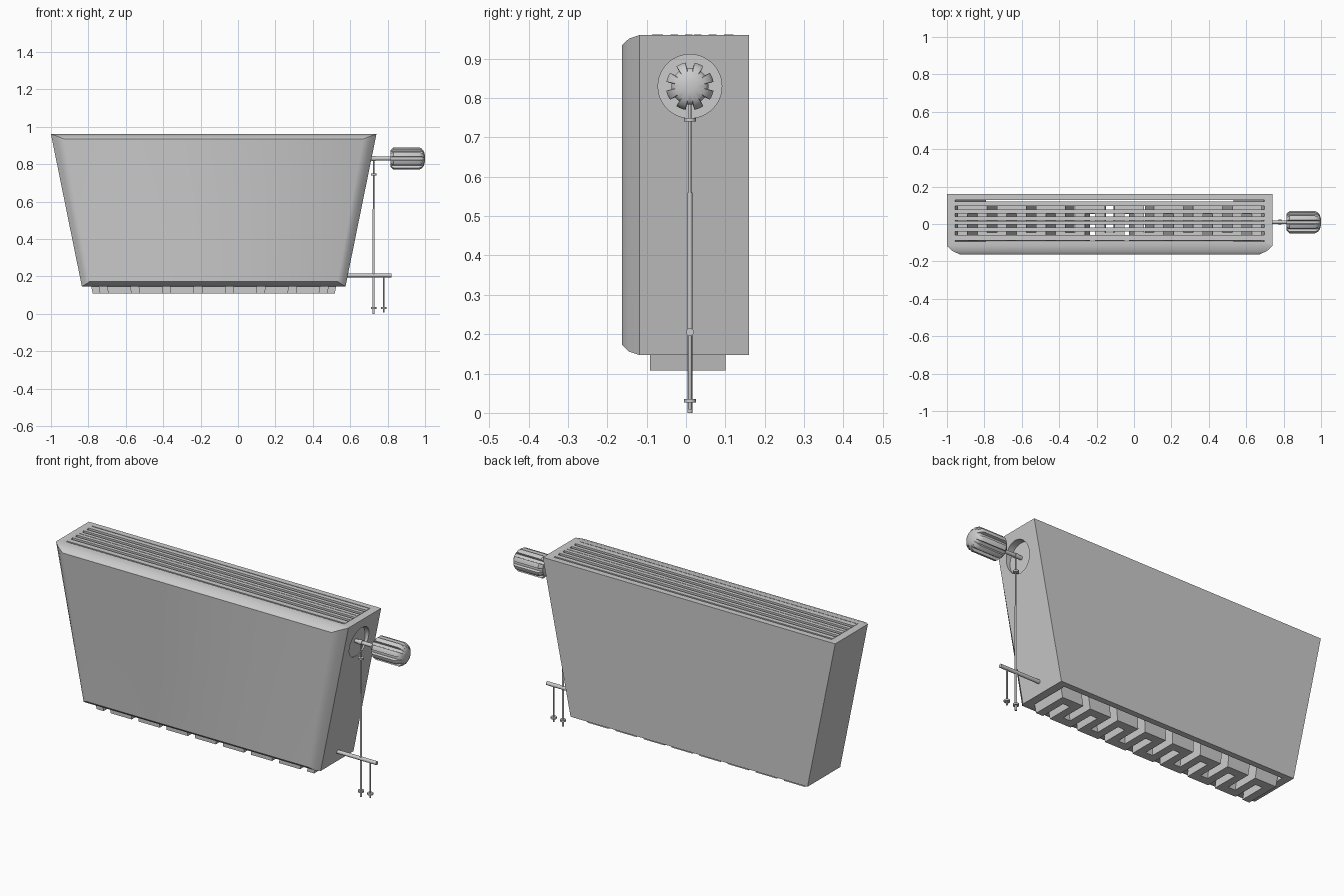
import bpy, bmesh, math
from mathutils import Vector

cube = bpy.data.objects.get("Cube")
if cube:
    bpy.data.objects.remove(cube)

GREY = (0.6, 0.6, 0.6, 1)
mat = bpy.data.materials.new("light grey metal")
mat.use_nodes = True
mat.diffuse_color = GREY
mat.node_tree.nodes["Principled BSDF"].inputs["Base Color"].default_value = GREY

CX, BOTTOM, TOP, VALVE_Y, VALVE_Z = -0.13, 0.147, 0.96, 0.01, 0.83


def half_width(z):
    """Half width of the flared body at a height."""
    return 0.705 + (z - BOTTOM) * 0.203


def loft(name, rings, angle=40):
    """Skin a list of equal-length point rings and cap both ends."""
    bm = bmesh.new()
    rows = [[bm.verts.new(p) for p in ring] for ring in rings]
    n = len(rows[0])
    for a, b in zip(rows, rows[1:]):
        for i in range(n):
            j = (i + 1) % n
            bm.faces.new((a[i], a[j], b[j], b[i]))
    bm.faces.new(rows[0])
    bm.faces.new(rows[-1])
    bmesh.ops.recalc_face_normals(bm, faces=bm.faces)
    mesh = bpy.data.meshes.new(name)
    bm.to_mesh(mesh)
    bm.free()
    mesh.materials.append(mat)
    ob = bpy.data.objects.new(name, mesh)
    bpy.context.collection.objects.link(ob)
    smooth(ob, angle)
    return ob


def smooth(ob, angle):
    bpy.ops.object.select_all(action='DESELECT')
    ob.select_set(True)
    bpy.context.view_layer.objects.active = ob
    bpy.ops.object.shade_smooth_by_angle(angle=math.radians(angle))


def rod(name, start, end, radius, sides=16):
    a, b = Vector(start), Vector(end)
    bpy.ops.mesh.primitive_cylinder_add(vertices=sides, radius=radius,
                                        depth=(b - a).length, location=(a + b) / 2)
    ob = bpy.context.object
    ob.name = name
    ob.rotation_euler = (b - a).to_track_quat('Z', 'Y').to_euler()
    ob.data.materials.append(mat)
    smooth(ob, 40)
    return ob


def cut(ob, cutter):
    mod = ob.modifiers.new("cut", 'BOOLEAN')
    mod.object = cutter
    mod.operation = 'DIFFERENCE'
    mod.solver = 'EXACT'
    bpy.context.view_layer.objects.active = ob
    bpy.ops.object.modifier_apply(modifier=mod.name)
    bpy.data.objects.remove(cutter)


def tapered_rect(z, inset, y0, y1):
    w = half_width(z) - inset
    return [(CX - w, y0, z), (CX + w, y0, z), (CX + w, y1, z), (CX - w, y1, z)]


# Flared casing with softened front edges
def casing_ring(y, dx, dz):
    wt, wb = half_width(TOP) - dx, half_width(BOTTOM) - dx * 0.6
    return [(CX - wb, y, BOTTOM + dz), (CX + wb, y, BOTTOM + dz),
            (CX + wt, y, TOP - dz), (CX - wt, y, TOP - dz)]


casing = loft("casing", [casing_ring(*r) for r in (
    (0.16, 0, 0), (-0.118, 0, 0), (-0.145, 0.03, 0.009), (-0.163, 0.07, 0.026))])

# Hollow shaft through the casing, and round pocket for the valve
cut(casing, loft("shaft_cutter", [tapered_rect(z, 0.043, -0.093, 0.128)
                                  for z in (0.1, 1.0)]))
cut(casing, rod("pocket_cutter", (0.693, VALVE_Y, VALVE_Z), (0.9, VALVE_Y, VALVE_Z), 0.081, 48))
smooth(casing, 40)

# Top grille slats
for i, (y0, y1) in enumerate(((0.096, 0.121), (0.057, 0.077), (0.02, 0.04),
                              (-0.003, 0.017), (-0.04, -0.02), (-0.087, -0.058))):
    loft(f"grille_slat_{i + 1}", [tapered_rect(z, 0.042, y0, y1) for z in (0.94, 0.962)])

# Meandering heating core, fanned to follow the casing
COLS, FRONT, BACK, WEB = 31, -0.092, 0.1, 0.047
front_line, back_line = [], []
for c in range(COLS):
    front = BACK - WEB if c % 4 == 1 else FRONT
    back = FRONT + WEB if c % 4 == 3 else BACK
    for edge in (c, c + 1):
        u = 2 * edge / COLS - 1
        for line, y in ((front_line, front), (back_line, back)):
            if not line or line[-1] != (u, y):
                line.append((u, y))
outline = front_line + back_line[::-1]
loft("heating_core", [[(CX + u * (half_width(z) - 0.05), y, z) for u, y in outline]
                      for z in (0.108, 0.925)])

# Fluted valve knob
FLUTES = 8


def knob_ring(x, radius):
    ring = []
    for f in range(FLUTES):
        for offset, limit in ((-0.2, 0.047), (0, 0.047), (0.2, 0.047),
                              (0.24, 1), (0.41, 1), (0.59, 1), (0.76, 1)):
            a = 2 * math.pi * (f + offset) / FLUTES
            r = min(radius, limit)
            ring.append((x, VALVE_Y + r * math.sin(a), VALVE_Z + r * math.cos(a)))
    return ring


loft("valve_knob", [knob_ring(x, r) for x, r in (
    (0.815, 0.044), (0.832, 0.061), (0.968, 0.061), (0.983, 0.053),
    (0.994, 0.038), (1.0, 0.015))])
rod("valve_stem", (0.68, VALVE_Y, VALVE_Z), (0.82, VALVE_Y, VALVE_Z), 0.01)
rod("valve_collar", (0.715, VALVE_Y, VALVE_Z), (0.735, VALVE_Y, VALVE_Z), 0.013)

# Supply pipes with flanges
PIPE_X, RETURN_X = 0.725, 0.78


def upright(name, x, z0, z1, radius):
    rod(name, (x, VALVE_Y, z0), (x, VALVE_Y, z1), radius)


upright("supply_pipe_lower", PIPE_X, 0, 0.56, 0.006)
upright("supply_pipe_upper", PIPE_X, 0.56, VALVE_Z, 0.0035)
upright("return_pipe", RETURN_X, 0.008, 0.205, 0.004)
upright("supply_upper_flange", PIPE_X, 0.74, 0.749, 0.015)
upright("supply_lower_flange", PIPE_X, 0.026, 0.035, 0.015)
upright("return_flange", RETURN_X, 0.026, 0.035, 0.015)
rod("cross_pipe", (0.57, VALVE_Y, 0.205), (0.82, VALVE_Y, 0.205), 0.01)
